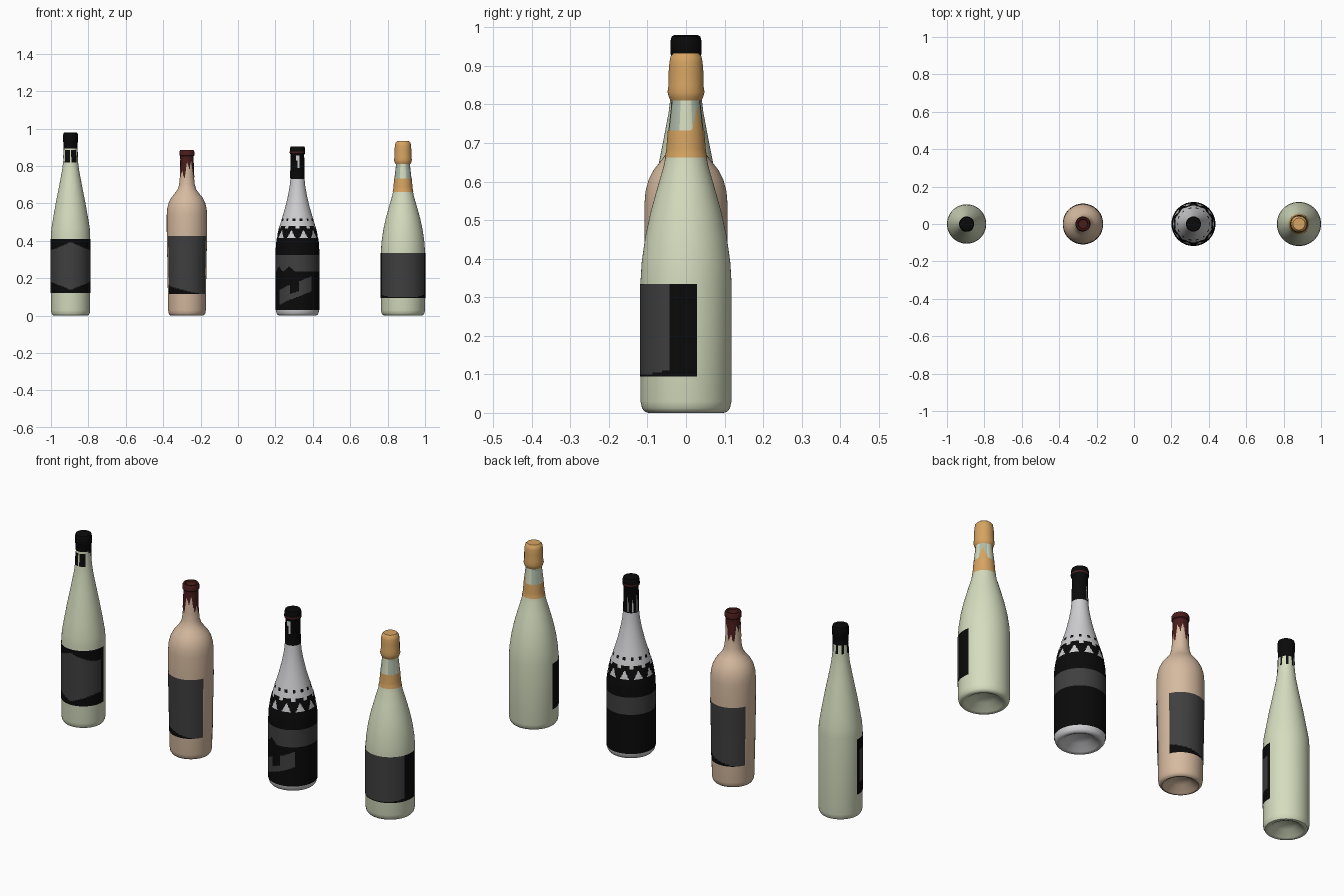
import bpy
import bmesh
from math import sin, cos, radians, degrees, pi

if "Cube" in bpy.data.objects:
    bpy.data.objects.remove(bpy.data.objects["Cube"])


def material(name, r, g, b):
    m = bpy.data.materials.new(name)
    m.use_nodes = True
    m.diffuse_color = (r, g, b, 1)
    node = m.node_tree.nodes["Principled BSDF"]
    node.inputs["Base Color"].default_value = (r, g, b, 1)
    node.inputs["Roughness"].default_value = 0.6
    return m


PALE = material("pale green glass", 0.67, 0.72, 0.52)
TAN = material("tan glass", 0.67, 0.49, 0.35)
LIGHT = material("light grey glass", 0.62, 0.62, 0.64)
GREY = material("label grey", 0.05, 0.05, 0.05)
BLACK = material("label black", 0.003, 0.003, 0.003)
RED = material("dark red wax", 0.065, 0.012, 0.011)
GOLD = material("gold foil", 0.67, 0.37, 0.12)
MIST = material("grey green foil", 0.42, 0.5, 0.4)


def finish(bm, name, x, mats):
    mesh = bpy.data.meshes.new(name)
    bm.to_mesh(mesh)
    bm.free()
    for m in mats:
        mesh.materials.append(m)
    ob = bpy.data.objects.new(name, mesh)
    bpy.context.collection.objects.link(ob)
    ob.location.x = x
    bpy.ops.object.select_all(action="DESELECT")
    ob.select_set(True)
    bpy.context.view_layer.objects.active = ob
    bpy.ops.object.shade_smooth_by_angle(angle=radians(40))


def lathe(name, x, profile, mat, sides=64):
    """Revolve (radius, height) points around the bottle axis."""
    bm = bmesh.new()
    rings = []
    for r, z in profile:
        rings.append([bm.verts.new((r * sin(2 * pi * i / sides), -r * cos(2 * pi * i / sides), z))
                      for i in range(sides)])
    for low, high in zip(rings, rings[1:]):
        for i in range(sides):
            k = (i + 1) % sides
            bm.faces.new((low[i], low[k], high[k], high[i]))
    bmesh.ops.remove_doubles(bm, verts=bm.verts, dist=1e-6)
    finish(bm, name, x, [mat])


def radius(profile, z):
    for (r0, z0), (r1, z1) in zip(profile, profile[1:]):
        if z0 <= z <= z1 and z1 > z0:
            return r0 + (r1 - r0) * (z - z0) / (z1 - z0)
    return profile[-1][0]


def wrap(name, x, profile, z0, z1, a0, a1, mats, paint=lambda a, z: 0, da=2.5, dz=0.005):
    """Thin printed skin on the bottle; paint(angle, z) picks a colour, None leaves a gap.
    Angle is in degrees, zero at the front and growing towards +x."""
    cols, rows = round((a1 - a0) / da), max(1, round((z1 - z0) / dz))
    bm = bmesh.new()
    grid = {}

    def vert(i, j):
        if (i, j) not in grid:
            a, z = radians(a0 + (a1 - a0) * i / cols), z0 + (z1 - z0) * j / rows
            r = radius(profile, z) + 0.0015
            grid[i, j] = bm.verts.new((r * sin(a), -r * cos(a), z))
        return grid[i, j]

    for i in range(cols):
        for j in range(rows):
            c = paint(a0 + (a1 - a0) * (i + 0.5) / cols, z0 + (z1 - z0) * (j + 0.5) / rows)
            if c is not None:
                f = bm.faces.new((vert(i, j), vert(i + 1, j), vert(i + 1, j + 1), vert(i, j + 1)))
                f.material_index = c
    bmesh.ops.remove_doubles(bm, verts=bm.verts, dist=1e-6)
    finish(bm, name, x, mats)


def bottle(name, x, outer, cap, glass, cap_mat):
    """Body with a hollow underside, and the closure on top."""
    r = outer[0][0]
    base = [(0, 0.04), (r * 0.45, 0.03), (r * 0.75, 0.004), (r * 0.85, 0), (r * 0.94, 0.003)]
    lathe(name + "_body", x, base + outer, glass)
    lathe(name + "_cap", x, cap + [(0, cap[-1][1])], cap_mat)


def tooth(a, period):
    """Triangle wave: 1 at the middle of each period, 0 at its ends."""
    t = (a / period) % 1
    return 1 - abs(2 * t - 1)


# Tall tapered bottle
X = -0.895
tall = [(0.103, 0.015), (0.105, 0.03), (0.105, 0.43), (0.102, 0.47), (0.092, 0.53), (0.078, 0.61),
        (0.06, 0.7), (0.045, 0.78), (0.039, 0.83), (0.036, 0.9)]
bottle("tall_bottle", X, tall,
       [(0.037, 0.895), (0.037, 0.925), (0.04, 0.93), (0.04, 0.965), (0.037, 0.977), (0.03, 0.98)],
       PALE, BLACK)


def hexagon(a, z):
    return 0 if abs(a) < 88 and abs(z - 0.265) < 0.128 - 0.045 * abs(sin(radians(a))) else 1


wrap("tall_bottle_label", X, tall, 0.12, 0.41, -97, 97, [GREY, BLACK], hexagon)
wrap("tall_bottle_neck_blocks", X, tall, 0.82, 0.885, -60, 60, [BLACK],
     lambda a, z: 0 if 6 < abs(a) < 50 else None)
wrap("tall_bottle_neck_drips", X, tall, 0.84, 0.9, 75, 285, [BLACK],
     lambda a, z: 0 if tooth(a, 42) > 0.6 or z > 0.885 else None)

# Round-shouldered bottle with wax
X = -0.273
wide = [(0.098, 0.012), (0.101, 0.03), (0.104, 0.25), (0.108, 0.45), (0.108, 0.54), (0.105, 0.575),
        (0.097, 0.605), (0.083, 0.632), (0.064, 0.655), (0.05, 0.675), (0.042, 0.7), (0.038, 0.74),
        (0.034, 0.84)]
bottle("wide_bottle", X, wide,
       [(0.036, 0.835), (0.036, 0.853), (0.04, 0.857), (0.04, 0.877), (0.036, 0.885), (0.028, 0.885),
        (0.024, 0.88)], TAN, RED)
wrap("wide_bottle_wax_drips", X, wide, 0.72, 0.838, 0, 360, [RED],
     lambda a, z: 0 if z > 0.81 - 0.06 * tooth(a, 40) - 0.03 * sin(radians(3 * a + 200)) else None,
     da=4)
for side, mid in (("front", 0), ("back", 180)):
    wrap("wide_bottle_" + side + "_label", X, wide, 0.115, 0.425, mid - 68, mid + 68, [GREY, BLACK],
         lambda a, z: 1 if z < 0.145 - 0.0004 * (a - mid + 30) else 0)

# Decorated dark-wrapped bottle
X = 0.318
dark = [(0.112, 0.012), (0.116, 0.03), (0.116, 0.33), (0.114, 0.38), (0.107, 0.43), (0.095, 0.48),
        (0.08, 0.53), (0.064, 0.585), (0.051, 0.64), (0.042, 0.69), (0.038, 0.73)]
dark_cap = [(0.038, 0.72), (0.036, 0.86), (0.04, 0.865), (0.04, 0.895), (0.037, 0.905), (0.03, 0.905)]
bottle("dark_bottle", X, dark, dark_cap, LIGHT, BLACK)


def ornament(a, z):
    if z > 0.465 and tooth(a, 36) < 0.3:
        return None
    if 0.415 < z < 0.458 and tooth(a, 36) > 0.3 + 0.7 * (z - 0.415) / 0.043:
        return None
    if 0.235 < z < 0.325 and not (-75 < a < -5 and z < 0.235 + 0.03 * tooth(a + 75, 35)):
        return 0
    # Slanted patch low on the front
    slope = 0.15 + 0.0008 * a
    if -55 < a < 40 and slope - 0.05 < z < slope + 0.03 and not (-20 < a < 5 and z > slope - 0.02):
        return 0
    return 1


wrap("dark_bottle_wrap", X, dark, 0.03, 0.48, -180, 180, [GREY, BLACK], ornament, da=2)
wrap("dark_bottle_dots", X, dark, 0.505, 0.52, -180, 180, [BLACK],
     lambda a, z: 0 if tooth(a, 360 / 14) > 0.65 else None)
wrap("dark_bottle_cap_ring", X, dark_cap, 0.87, 0.878, 0, 360, [RED])
wrap("dark_bottle_cap_stripe", X, dark_cap, 0.79, 0.855, -12, 16, [LIGHT],
     lambda a, z: 0 if a > 0 or z > 0.83 else None)
wrap("dark_bottle_cap_streaks", X, dark_cap, 0.735, 0.82, 180, 285, [LIGHT],
     lambda a, z: 0 if tooth(a, 35) > 0.65 and z < 0.8 + 0.02 * sin(a) else None)

# Sparkling bottle with gold foil
X = 0.882
foil = [(0.114, 0.012), (0.118, 0.03), (0.118, 0.34), (0.115, 0.39), (0.106, 0.455), (0.092, 0.52),
        (0.074, 0.585), (0.058, 0.64), (0.05, 0.68), (0.046, 0.73), (0.038, 0.8), (0.037, 0.83)]
bottle("sparkling_bottle", X, foil,
       [(0.04, 0.81), (0.044, 0.818), (0.048, 0.832), (0.045, 0.85), (0.045, 0.885), (0.043, 0.91),
        (0.04, 0.925), (0.032, 0.933)], PALE, GOLD)
wrap("sparkling_bottle_label", X, foil, 0.095, 0.335, -97, 104, [GREY, BLACK],
     lambda a, z: 0 if abs(a) < 69 and z > 0.1 + 0.0003 * max(0, abs(a) - 35) else 1)


def neck_foil(a, z):
    peak = 0.73 + max(0, 0.065 * (1 - abs(a - 135) / 28))
    if z < peak:
        return 0
    return 1 if tooth(a + 45, 90) < 0.55 else None


wrap("sparkling_bottle_neck_foil", X, foil, 0.662, 0.812, -180, 180, [GOLD, MIST], neck_foil, da=3)
